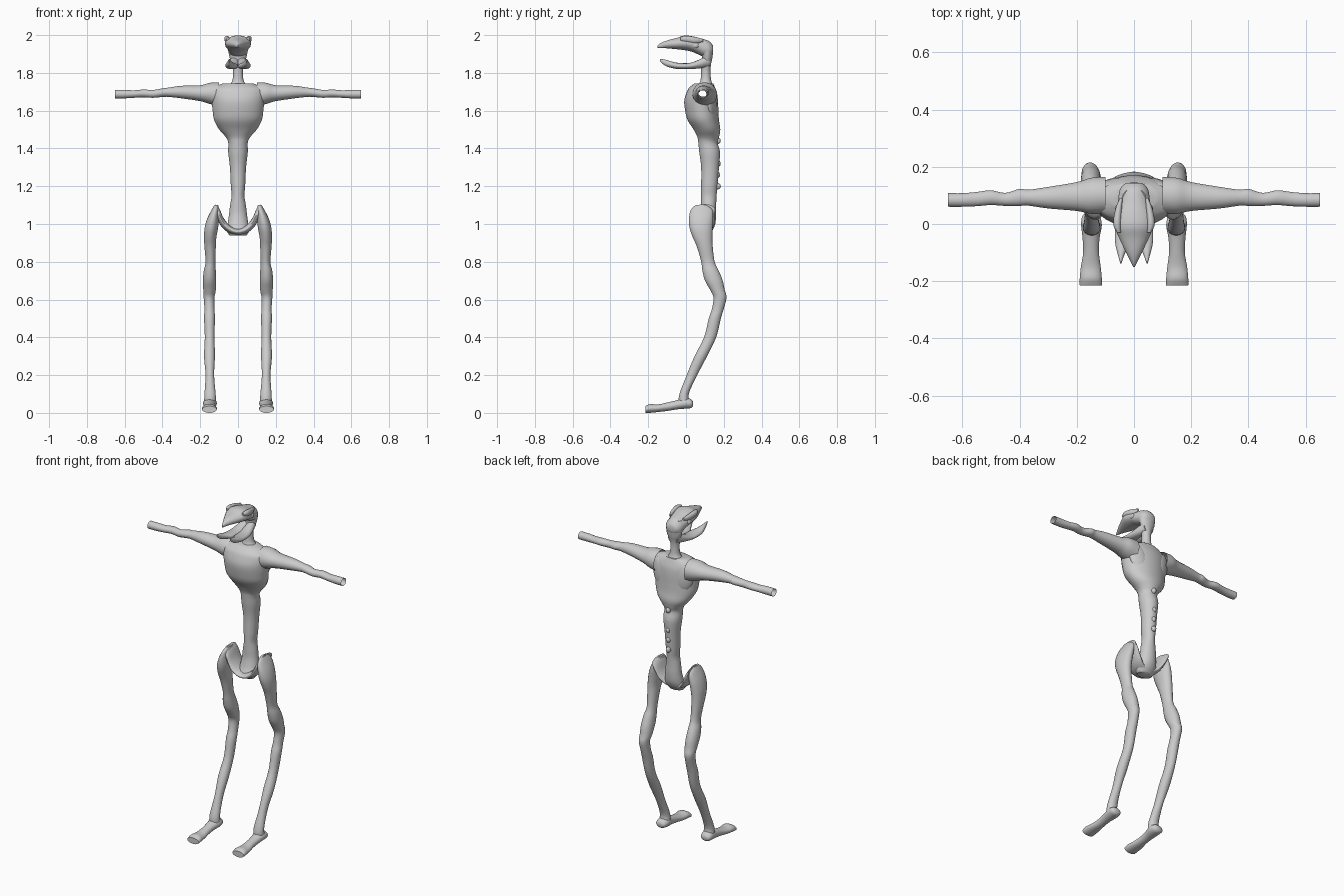
import bpy, bmesh, math
from mathutils import Vector

AXES = {'x': (0, 1, 2), 'y': (1, 0, 2), 'z': (2, 0, 1)}


def smooth_rings(rings, steps):
    """Catmull-Rom refinement of the section list."""
    out = []
    for i in range(len(rings) - 1):
        p0, p1 = rings[max(i - 1, 0)], rings[i]
        p2, p3 = rings[i + 1], rings[min(i + 2, len(rings) - 1)]
        for s in range(steps):
            t = s / steps
            out.append([0.5 * (2 * b + (c - a) * t + (2 * a - 5 * b + 4 * c - d) * t * t
                        + (3 * b - a - 3 * c + d) * t ** 3) for a, b, c, d in zip(p0, p1, p2, p3)])
    out.append(rings[-1])
    return out


def loft(name, axis, rings, sides=20, side=1, caps=True, steps=4, hole=None):
    """Each ring: position on axis, then min/max on the two other axes."""
    bm = bmesh.new()
    k, ia, ib = AXES[axis]
    loops = []
    for t, a0, a1, b0, b1 in smooth_rings(rings, steps):
        loop = []
        for j in range(sides):
            g = 2 * math.pi * (j + 0.5) / sides
            p = Vector((0, 0, 0))
            p[k] = t
            p[ia] = (a0 + a1) / 2 + (a1 - a0) / 2 * math.cos(g)
            p[ib] = (b0 + b1) / 2 + (b1 - b0) / 2 * math.sin(g)
            p.x *= side
            loop.append(bm.verts.new(p))
        loops.append(loop)
    for u, v in zip(loops, loops[1:]):
        for j in range(sides):
            n = (j + 1) % sides
            bm.faces.new((u[j], u[n], v[n], v[j]))
    if caps:
        bm.faces.new(loops[0])
        bm.faces.new(loops[-1])
    bmesh.ops.recalc_face_normals(bm, faces=bm.faces)
    if hole:
        cut = [f for f in bm.faces if hole(f.calc_center_median())]
        bmesh.ops.delete(bm, geom=cut, context='FACES')
    return finish(name, bm)


def blob(name, loc, size, rot=(0, 0, 0)):
    bm = bmesh.new()
    bmesh.ops.create_uvsphere(bm, u_segments=16, v_segments=10, radius=1)
    ob = finish(name, bm)
    ob.location, ob.scale, ob.rotation_euler = loc, size, rot
    return ob


def finish(name, bm):
    me = bpy.data.meshes.new(name)
    bm.to_mesh(me)
    bm.free()
    ob = bpy.data.objects.new(name, me)
    bpy.context.collection.objects.link(ob)
    bpy.ops.object.select_all(action='DESELECT')
    ob.select_set(True)
    bpy.context.view_layer.objects.active = ob
    bpy.ops.object.shade_smooth_by_angle(angle=math.radians(50))
    return ob


# barrel chest, thin waist and sacrum, open where the hollow arms join
loft("torso", 'z', [
    (.94, -.045, .045, .06, .12), (.965, -.06, .06, .05, .14), (1.0, -.055, .055, .065, .155),
    (1.05, -.048, .048, .078, .16), (1.1, -.042, .042, .08, .16), (1.15, -.034, .034, .08, .162),
    (1.2, -.038, .038, .08, .167), (1.3, -.043, .043, .08, .175), (1.38, -.052, .052, .07, .18),
    (1.43, -.052, .052, .065, .168), (1.46, -.065, .065, .06, .175), (1.5, -.1, .1, .04, .182),
    (1.55, -.127, .127, .008, .175), (1.6, -.135, .135, -.005, .172), (1.65, -.14, .14, -.01, .17),
    (1.69, -.145, .145, .0, .165), (1.72, -.135, .135, .015, .155), (1.745, -.08, .08, .045, .145)],
    sides=28, hole=lambda c: abs(c.x) > .09 and math.hypot(c.y - .087, c.z - 1.69) < .024)

# neck
loft("neck", 'z', [
    (1.725, -.06, .06, .06, .15), (1.755, -.032, .032, .075, .135), (1.8, -.026, .026, .08, .13),
    (1.84, -.03, .03, .08, .132), (1.88, -.045, .045, .085, .14), (1.93, -.052, .052, .07, .143),
    (1.965, -.04, .04, .06, .125)])

# skull running into the upper beak
loft("skull", 'y', [
    (.143, -.03, .03, 1.9, 1.945), (.12, -.05, .05, 1.875, 1.97), (.07, -.058, .058, 1.895, 1.985),
    (.03, -.068, .068, 1.912, 1.995), (-.01, -.068, .068, 1.92, 1.998), (-.05, -.052, .052, 1.925, 1.985),
    (-.1, -.028, .028, 1.93, 1.972), (-.135, -.01, .01, 1.932, 1.957), (-.15, -.003, .003, 1.933, 1.945)])

# ribs of the back, along the spine
for i in range(6):
    blob("vertebra", (0, .168 - .003 * (i % 2), 1.2 + .06 * i), (.014, .016, .017))

# hip girdle, a U-shaped bowl
half = [(.12, .04, .155, 1.05, 1.105), (.1, .03, .155, 1.005, 1.085), (.075, .025, .15, .972, 1.03),
        (.04, .025, .135, .95, .99)]
loft("hip_girdle", 'x', [(-r[0],) + r[1:] for r in half] + [(0, .025, .13, .943, .975)] + half[::-1])

for s, tag in ((1, "left"), (-1, "right")):
    # arm with open, hollow end
    loft(tag + "_arm", 'x', [
        (.1, .035, .165, 1.62, 1.75), (.15, .035, .162, 1.635, 1.748), (.2, .045, .147, 1.65, 1.735),
        (.3, .054, .13, 1.665, 1.732), (.37, .064, .12, 1.673, 1.722), (.4, .063, .123, 1.672, 1.718),
        (.45, .063, .109, 1.668, 1.71), (.5, .066, .118, 1.67, 1.712), (.55, .062, .112, 1.668, 1.708),
        (.6, .06, .108, 1.665, 1.71), (.65, .06, .108, 1.665, 1.71)], side=s, caps=False)

    # leg bending backwards at the knee
    loft(tag + "_leg", 'z', [
        (1.1, .105, .125, .05, .11), (1.075, .1, .14, .025, .14), (1.03, .1, .163, .015, .145),
        (.98, .105, .177, .018, .142), (.93, .114, .18, .035, .14), (.88, .117, .178, .057, .142),
        (.8, .12, .172, .08, .152), (.75, .117, .182, .087, .175), (.7, .115, .186, .1, .195),
        (.65, .117, .184, .128, .206), (.61, .124, .182, .145, .215), (.55, .124, .178, .137, .2),
        (.5, .122, .18, .12, .185), (.4, .124, .176, .095, .16), (.3, .122, .18, .045, .112),
        (.2, .126, .172, .003, .06), (.1, .118, .178, -.035, .015), (.05, .115, .18, -.04, .025)], side=s)

    # long flat foot
    loft(tag + "_foot", 'y', [
        (.037, .13, .17, .035, .06), (.025, .118, .182, .025, .073), (-.005, .112, .185, .022, .08),
        (-.05, .12, .18, .018, .067), (-.1, .122, .178, .01, .055), (-.15, .116, .186, .004, .045),
        (-.19, .112, .19, .0, .047), (-.215, .112, .19, .0, .036)], side=s)

    # pronged lower jaw
    loft(tag + "_jaw", 'y', [
        (.125, -.005, .035, 1.835, 1.9), (.08, -.005, .05, 1.825, 1.875), (.02, -.005, .064, 1.82, 1.853),
        (-.04, .0, .068, 1.82, 1.853), (-.075, .018, .065, 1.826, 1.86), (-.11, .034, .056, 1.838, 1.87),
        (-.138, .044, .048, 1.862, 1.875)], sides=14, side=s)

    # brow ridge over the eye, eye and shoulder blade
    loft(tag + "_brow", 'y', [
        (.09, .04, .05, 1.965, 1.98), (.05, .042, .066, 1.955, 1.99), (.0, .045, .073, 1.962, 1.997),
        (-.03, .046, .06, 1.97, 1.99)], sides=12, side=s)
    blob(tag + "_eye", (.057 * s, .05, 1.945), (.01, .018, .014))
    blob(tag + "_shoulder_blade", (.085 * s, .135, 1.64), (.05, .022, .085), (0, .25 * s, -.35 * s))
